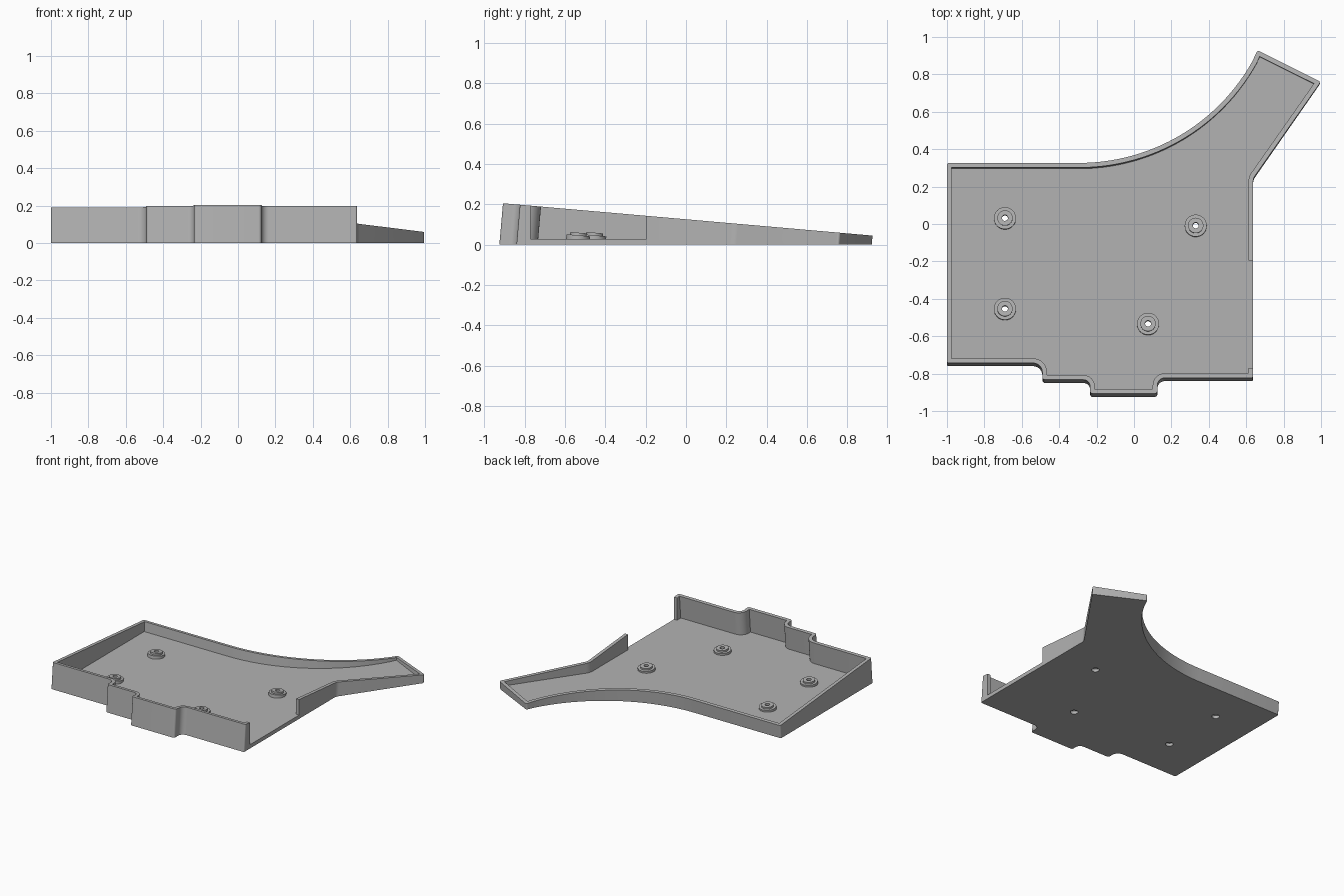
import bpy, bmesh, math
from mathutils import Vector, Matrix

if "Cube" in bpy.data.objects:
    bpy.data.objects.remove(bpy.data.objects["Cube"])

SLOPE = math.tan(math.radians(5))   # rim slope; walls lean back by the same angle
RIM = 0.1254                        # rim height at y = 0
FLOOR = 0.028
WALL = 0.025
N = 8                               # segments per rounded corner

grey = bpy.data.materials.new("grey plastic")
grey.diffuse_color = (0.45, 0.45, 0.45, 1)
grey.use_nodes = True
grey.node_tree.nodes["Principled BSDF"].inputs["Base Color"].default_value = grey.diffuse_color


def finish(bm, name):
    bmesh.ops.remove_doubles(bm, verts=bm.verts, dist=1e-5)
    bmesh.ops.recalc_face_normals(bm, faces=bm.faces)
    me = bpy.data.meshes.new(name)
    bm.to_mesh(me)
    bm.free()
    me.materials.append(grey)
    ob = bpy.data.objects.new(name, me)
    bpy.context.collection.objects.link(ob)
    return ob


def smooth(ob):
    bpy.ops.object.select_all(action='DESELECT')
    ob.select_set(True)
    bpy.context.view_layer.objects.active = ob
    bpy.ops.object.shade_smooth_by_angle(angle=math.radians(30))


def rounded(corners, inset):
    """Counter-clockwise (x, y, radius) corners, moved inward and rounded."""
    count = len(corners)
    pts = [Vector(c[:2]) for c in corners]
    dirs = [(pts[(i + 1) % count] - pts[i]).normalized() for i in range(count)]
    moved, turns = [], []
    for i in range(count):
        a, b = dirs[i - 1], dirs[i]
        na, nb = Vector((-a.y, a.x)), Vector((-b.y, b.x))
        moved.append(pts[i] + (na + nb) * inset / (1 + na.dot(nb)))
        turns.append(math.atan2(a.x * b.y - a.y * b.x, a.dot(b)))
    out = []
    for i, (p, turn) in enumerate(zip(moved, turns)):
        r = corners[i][2]
        if r:
            r = max(0, r - inset) if turn > 0 else r + inset
        side = math.copysign(1, turn)
        a = dirs[i - 1]
        start = p - a * r * math.tan(abs(turn) / 2)
        centre = start + Vector((-a.y, a.x)) * r * side
        for k in range(N + 1):
            out.append(centre + Matrix.Rotation(turn * k / N, 2) @ (start - centre))
    return out


# Outline: stepped front, right side, angled arm, curved back
outline = [(-1, -.76, .01), (-.49, -.76, .05), (-.49, -.85, .015),
           (-.235, -.85, .035), (-.235, -.925, .015), (.125, -.925, .015),
           (.125, -.84, .04), (.637, -.84, .01), (.637, .235, .06),
           (.999, .755, .012), (.66, .925, .012)]
R = 1.06
for k in range(27, -1, -1):
    a = math.radians(63.4) * k / 28
    outline.append((-.295 + R * math.sin(a), .318 + R * (1 - math.cos(a)), 0))
outline.append((-1, .318, .01))


def lean(p, z):
    return (p.x, p.y + SLOPE * z, z)


def rim_point(p):
    return lean(p, (RIM - SLOPE * p.y) / (1 + SLOPE ** 2))


# Tray: floor, walls and sloped rim
bm = bmesh.new()
outer, inner = rounded(outline, 0), rounded(outline, WALL)
rings = [[bm.verts.new(c) for c in ring] for ring in (
    [lean(p, 0) for p in outer], [rim_point(p) for p in outer],
    [rim_point(p) for p in inner], [lean(p, FLOOR) for p in inner])]
for lo, hi in zip(rings, rings[1:]):
    for i in range(len(lo)):
        j = (i + 1) % len(lo)
        bm.faces.new((lo[i], lo[j], hi[j], hi[i]))
bm.faces.new(rings[0][::-1])
bm.faces.new(rings[-1])
tray = finish(bm, "tray")

# Cutters: side opening and screw holes
bosses = [(-.69, .03), (.33, -.01), (-.69, -.455), (.075, -.535)]
bm = bmesh.new()
bmesh.ops.create_cube(bm, size=1, matrix=Matrix.Translation((.655, -.4825, FLOOR + .2))
                      @ Matrix.Diagonal((.12, .575, .4, 1)))
for x, y in bosses:
    bmesh.ops.create_cone(bm, cap_ends=True, segments=32, radius1=.026, radius2=.026,
                          depth=.1, matrix=Matrix.Translation((x, y, .02)))
cutter = finish(bm, "cutter")
cutter.hide_render = True
cut = tray.modifiers.new("cut", 'BOOLEAN')
cut.operation, cut.solver, cut.object = 'DIFFERENCE', 'EXACT', cutter
bpy.context.view_layer.objects.active = tray
bpy.ops.object.modifier_apply(modifier=cut.name)
bpy.data.objects.remove(cutter)
smooth(tray)

# Screw bosses: stepped rings, tilted with the rim
profile = [(.016, -.008), (.059, -.008), (.059, .018), (.041, .018), (.041, .031), (.016, .031)]
for n, (x, y) in enumerate(bosses):
    bm = bmesh.new()
    place = Matrix.Translation((x, y, FLOOR)) @ Matrix.Rotation(-math.radians(5), 4, 'X')
    loops = []
    for k in range(32):
        a = math.tau * k / 32
        loops.append([bm.verts.new(place @ Vector((r * math.cos(a), r * math.sin(a), z)))
                      for r, z in profile])
    for k in range(32):
        p, q = loops[k], loops[(k + 1) % 32]
        for i in range(len(profile)):
            j = (i + 1) % len(profile)
            bm.faces.new((p[i], q[i], q[j], p[j]))
    smooth(finish(bm, f"screw_boss_{n + 1}"))
